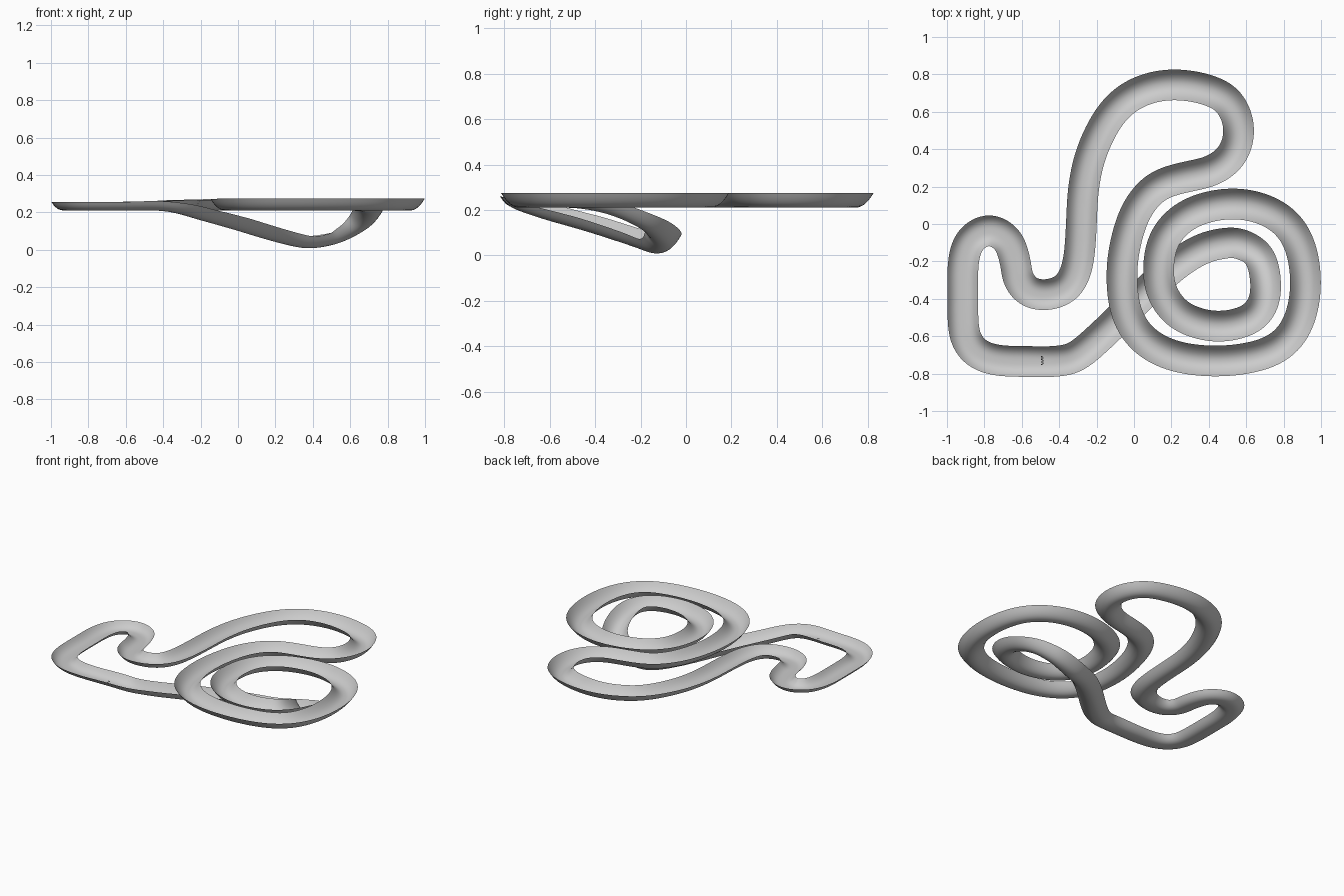
import bpy, bmesh, math
from mathutils import Vector

if "Cube" in bpy.data.objects:
    bpy.data.objects.remove(bpy.data.objects["Cube"])

def material(name, c):
    m = bpy.data.materials.new(name)
    m.diffuse_color = (*c, 1)
    m.use_nodes = True
    m.node_tree.nodes["Principled BSDF"].inputs["Base Color"].default_value = m.diffuse_color
    return m

GREY = material("track grey", (0.6, 0.6, 0.6))
BLACK = material("marking black", (0.01, 0.01, 0.01))

# centre line of the closed track: x, y (height comes from the zone rules below)
FLAT = [(-.42, -.735), (-.56, -.735), (-.73, -.73), (-.84, -.69), (-.9, -.61), (-.915, -.5), (-.915, -.35),
        (-.913, -.2), (-.875, -.085), (-.775, -.03), (-.675, -.085), (-.635, -.2), (-.62, -.29),
        (-.565, -.36), (-.47, -.38), (-.36, -.34), (-.3, -.22), (-.282, -.02), (-.272, .18),
        (-.23, .38), (-.13, .58), (0, .695), (.17, .745), (.35, .73), (.5, .665), (.563, .52),
        (.53, .375), (.42, .285), (.27, .25), (.12, .2), (.01, .07), (-.05, -.12), (-.066, -.3),
        (-.04, -.48), (.05, -.62), (.22, -.71), (.47, -.735), (.72, -.69), (.86, -.57), (.918, -.37),
        (.9, -.15), (.82, .0), (.68, .085), (.5, .11), (.3, .06), (.17, -.06), (.13, -.22),
        (.15, -.37), (.25, -.495), (.43, -.55), (.6, -.52)]
# dip below the rings: x, y, z
DIP = [(.685, -.44, .203), (.705, -.32, .175), (.675, -.18, .11), (.58, -.112, .052), (.49, -.102, .022),
       (.37, -.13, .006), (.25, -.2, .03), (.13, -.3, .063), (0, -.425, .103), (-.1, -.525, .132),
       (-.2, -.62, .16), (-.31, -.71, .192)]
ctrl = [Vector((x, y, .21)) for x, y in FLAT] + [Vector(p) for p in DIP]

def spline(pts, n=8):
    """Closed smooth curve through the points."""
    out, k = [], len(pts)
    for i in range(k):
        a, b, c, d = (pts[(i + j) % k] for j in (-1, 0, 1, 2))
        for s in range(n):
            t = s / n
            out.append(.5 * (2*b + (c - a)*t + (2*a - 5*b + 4*c - d)*t*t + (3*b - a - 3*c + d)*t**3))
    return out

path = spline(ctrl)
for _ in range(12):
    path = [(path[i-1] + 2*path[i] + path[(i+1) % len(path)]) / 4 for i in range(len(path))]

HALF, SEG = .082, 16

def trough(u, x):
    """Height of the channel wall; the left part is shallower with steeper rims."""
    f = min(1, max(0, (x + .6) / .6))
    return (.046 + .018*f) * abs(u) ** (3 - .8*f)

def frame(i):
    t = (path[(i+1) % len(path)] - path[i-1]).normalized()
    side = t.cross(Vector((0, 0, 1))).normalized()
    return side, side.cross(t).normalized()

# track: a curved channel swept along the centre line
bm = bmesh.new()
rows = []
for i, p in enumerate(path):
    side, up = frame(i)
    rows.append([bm.verts.new(p + side*(HALF*u) + up*trough(u, p.x))
                 for u in (2*j/SEG - 1 for j in range(SEG + 1))])
for i in range(len(rows)):
    a, b = rows[i], rows[(i+1) % len(rows)]
    for j in range(SEG):
        f = bm.faces.new((a[j], a[j+1], b[j+1], b[j]))
        f.smooth = True
bmesh.ops.recalc_face_normals(bm, faces=bm.faces)
if sum(f.normal.z for f in bm.faces) < 0:
    bmesh.ops.reverse_faces(bm, faces=bm.faces)
me = bpy.data.meshes.new("track")
bm.to_mesh(me)
bm.free()
me.materials.append(GREY)
bpy.context.collection.objects.link(bpy.data.objects.new("track", me))

# start line: small checker plates lying on the channel floor
bm = bmesh.new()
S = .007
for r in range(7):
    for c in range(2):
        if (r + c) % 2 == 0:
            x, y = -.497 + c*S, -.755 + r*S
            z = .213 + trough((y + .735)/HALF, x)
            bm.faces.new([bm.verts.new((x + dx, y + dy, z)) for dx, dy in ((0, 0), (S, 0), (S, S), (0, S))])
me = bpy.data.meshes.new("start_line")
bm.to_mesh(me)
bm.free()
me.materials.append(BLACK)
bpy.context.collection.objects.link(bpy.data.objects.new("start_line", me))
